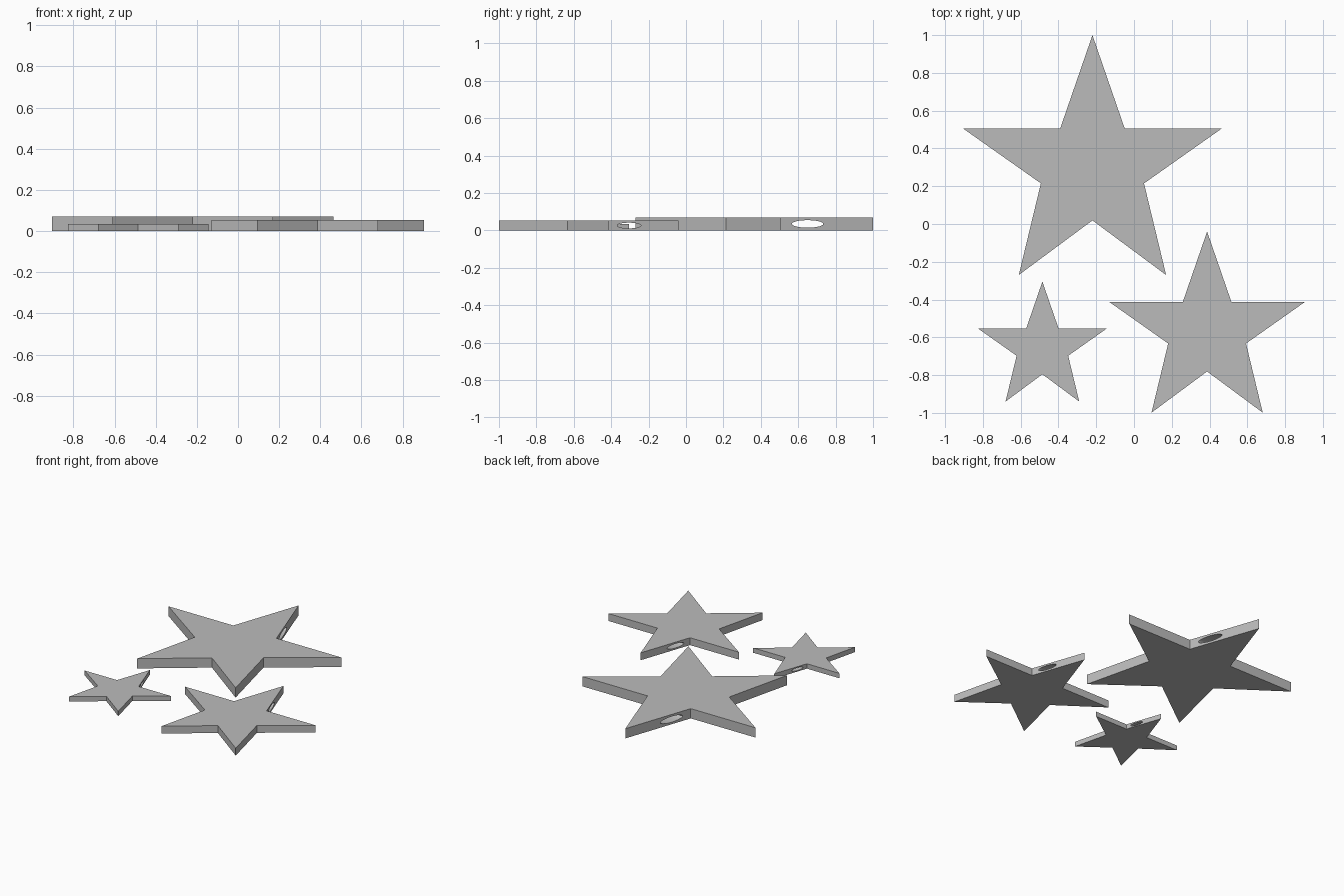
import bpy
import bmesh
from mathutils import Matrix

default = bpy.data.objects.get("Cube")
if default:
    bpy.data.objects.remove(default, do_unlink=True)

grey = bpy.data.materials.new("plain_grey")
grey.use_nodes = True
grey.diffuse_color = (0.5, 0.5, 0.5, 1)
grey.node_tree.nodes["Principled BSDF"].inputs["Base Color"].default_value = (0.5, 0.5, 0.5, 1)

# Right half of the star outline, measured from its top tip
HALF = [(0, 0), (0.171, -0.495), (0.684, -0.495),
        (0.273, -0.785), (0.39, -1.27), (0, -0.981)]
OUTLINE = HALF + [(-x, y) for x, y in HALF[-2:0:-1]]
THICKNESS = 0.07
HOLE_DROP = 0.35


def add_object(name, bm):
    bmesh.ops.recalc_face_normals(bm, faces=bm.faces)
    mesh = bpy.data.meshes.new(name)
    bm.to_mesh(mesh)
    bm.free()
    mesh.materials.append(grey)
    obj = bpy.data.objects.new(name, mesh)
    bpy.context.collection.objects.link(obj)
    return obj


def make_star(name, tip_x, tip_y, size):
    # Flat star slab
    bm = bmesh.new()
    face = bm.faces.new([bm.verts.new((tip_x + x * size, tip_y + y * size, 0))
                         for x, y in OUTLINE])
    slab = bmesh.ops.extrude_face_region(bm, geom=[face])
    top = [v for v in slab["geom"] if isinstance(v, bmesh.types.BMVert)]
    bmesh.ops.translate(bm, verts=top, vec=(0, 0, THICKNESS * size))
    star = add_object(name, bm)

    # Oval hole running sideways through the top arm
    bm = bmesh.new()
    bmesh.ops.create_cone(bm, cap_ends=True, segments=48, radius1=1, radius2=1, depth=1)
    place = (Matrix.Translation((tip_x, tip_y - HOLE_DROP * size, THICKNESS * size / 2))
             @ Matrix.Diagonal((0.6 * size, 0.084 * size, 0.02 * size, 1))
             @ Matrix.Rotation(1.5707963, 4, "Y"))
    bmesh.ops.transform(bm, matrix=place, verts=bm.verts)
    cutter = add_object(name + "_hole_cutter", bm)
    cutter.hide_render = True

    cut = star.modifiers.new("oval_hole", "BOOLEAN")
    cut.operation = "DIFFERENCE"
    cut.solver = "EXACT"
    cut.object = cutter
    bpy.ops.object.select_all(action="DESELECT")
    star.select_set(True)
    bpy.context.view_layer.objects.active = star
    bpy.ops.object.modifier_apply(modifier=cut.name)
    bpy.data.objects.remove(cutter, do_unlink=True)
    bpy.ops.object.shade_smooth_by_angle(angle=0.52)


make_star("large_star", -0.22, 1.0, 1.0)
make_star("medium_star", 0.387, -0.04, 0.755)
make_star("small_star", -0.485, -0.305, 0.5)
